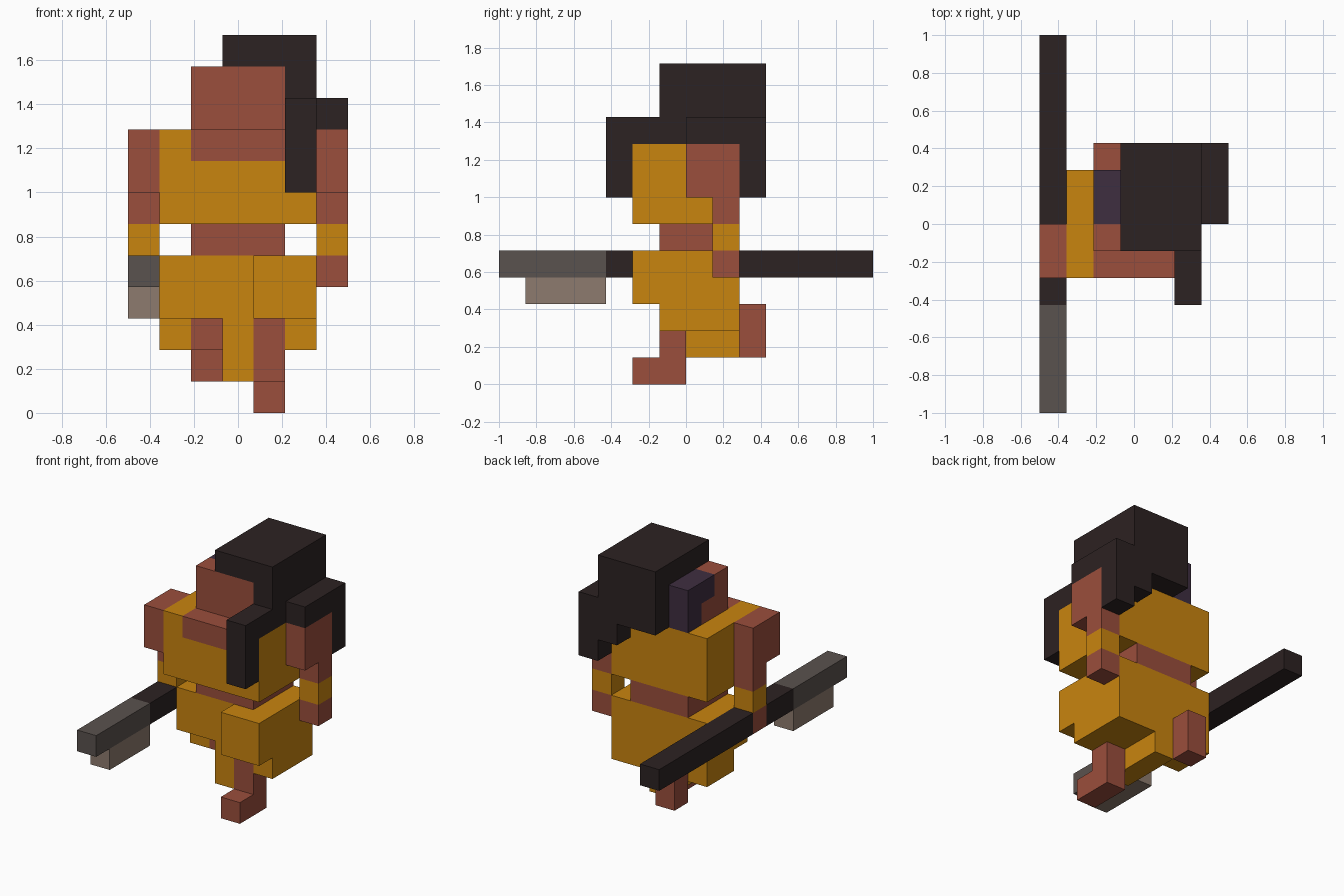
import bpy, bmesh
from mathutils import Vector

if "Cube" in bpy.data.objects:
    bpy.data.objects.remove(bpy.data.objects["Cube"])

U = 1 / 7                       # edge length of one cube
ORIGIN = Vector((-0.5, -1.0, 0.0))
owner = {}                      # cube position -> part name
part_material = {}


def material(name, hex_code):
    m = bpy.data.materials.new(name)
    rgb = [c / 255 for c in bytes.fromhex(hex_code)]
    m.diffuse_color = [((c + 0.055) / 1.055) ** 2.4 for c in rgb] + [1.0]
    m.use_nodes = True
    m.node_tree.nodes["Principled BSDF"].inputs["Base Color"].default_value = m.diffuse_color
    return m


def block(part, mat, x, y, z, w=1, d=1, h=1):
    """Fill a block of cubes for a part; later blocks replace earlier ones."""
    part_material[part] = mat
    for i in range(w):
        for j in range(d):
            for k in range(h):
                owner[x + i, y + j, z + k] = part


def arm(side, x, y):
    """Wide upper arm, narrow forearm with a wristband, and a hand."""
    block(side + "_arm", skin, x, y, 7, d=2, h=2)
    block(side + "_arm", skin, x, y + 1, 6)
    block(side + "_wristband", orange, x, y + 1, 5)
    block(side + "_hand", skin, x, y + 1, 4)


orange = material("orange_cloth", "c9850f")
skin = material("red_brown_skin", "9b4e3c")
black = material("black_hair", "2c2222")
purple = material("dark_purple", "3e2e40")
steel = material("dark_grey_blade", "5a524e")
edge = material("light_grey_edge", "8d7b6e")

# Trousers: main block, forward thigh, hanging cloth, cut-out under the left thigh
block("trousers", orange, 1, 6, 2, w=5, d=3, h=3)
block("trousers", orange, 4, 5, 3, w=2, h=2)
block("trousers", orange, 3, 6, 1, d=3)
for x in (1, 2):
    del owner[x, 6, 2]

# Legs: right one stands, left one is bent backwards
block("right_leg", skin, 4, 6, 0, h=3)
block("right_leg", skin, 4, 5, 0)
block("left_leg", skin, 2, 7, 2, d=3)
block("left_leg", skin, 2, 9, 1)

# Body
block("waist", skin, 2, 6, 5, w=3, d=3)
block("shirt", orange, 1, 5, 6, w=5, d=4, h=3)
block("bare_chest", skin, 2, 5, 8, w=3)

# Weapon, then the arms so that the left hand wraps the handle
block("weapon_handle", black, 0, 4, 4, d=10)
block("weapon_blade", steel, 0, 0, 4, d=4)
block("weapon_edge", edge, 0, 1, 3, d=3)
arm("left", 0, 5)
arm("right", 6, 7)

# Hair cap with front lock, back tip and side tuft
block("hair", black, 3, 6, 9, w=3, d=4, h=3)
block("hair", black, 5, 4, 9, d=2)
block("hair", black, 5, 4, 7, h=2)
block("hair", black, 5, 9, 8)
block("hair", black, 6, 7, 9, d=3)
block("hair", black, 6, 9, 7, h=2)

# Head set into the hair, with a shaved side and an ear
block("head", skin, 2, 6, 9, w=3, d=3, h=2)
block("shaved_side", purple, 2, 7, 9, d=2, h=2)
block("head", skin, 2, 7, 9)


def build(part):
    """Outer skin of a part; faces hidden against other cubes are left out."""
    bm = bmesh.new()
    for cell in [c for c, name in owner.items() if name == part]:
        for axis in range(3):
            for side in (0, 1):
                near = list(cell)
                near[axis] += 2 * side - 1
                if tuple(near) in owner:
                    continue
                corners = []
                for du, dv in ((0, 0), (1, 0), (1, 1), (0, 1)):
                    p = Vector(cell)
                    p[axis] += side
                    p[(axis + 1) % 3] += du
                    p[(axis + 2) % 3] += dv
                    corners.append(bm.verts.new(ORIGIN + p * U))
                bm.faces.new(corners if side else corners[::-1])
    bmesh.ops.remove_doubles(bm, verts=bm.verts[:], dist=0.001)
    bmesh.ops.dissolve_limit(bm, angle_limit=0.01, verts=bm.verts[:], edges=bm.edges[:])
    mesh = bpy.data.meshes.new(part)
    bm.to_mesh(mesh)
    bm.free()
    mesh.materials.append(part_material[part])
    bpy.context.collection.objects.link(bpy.data.objects.new(part, mesh))


for part in part_material:
    build(part)
